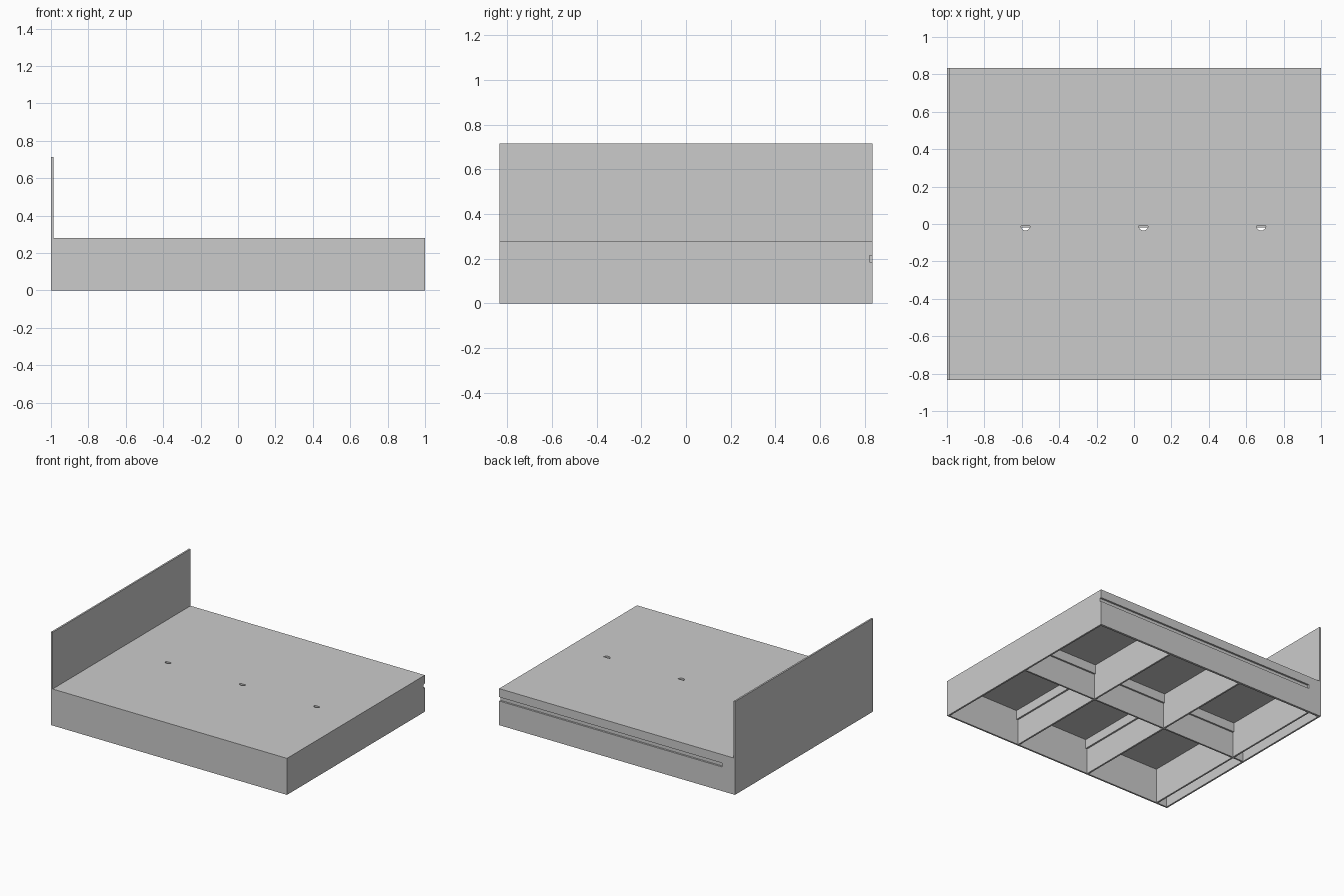
import bpy, bmesh
from math import pi, sin, cos

if "Cube" in bpy.data.objects:
    bpy.data.objects.remove(bpy.data.objects["Cube"])

T = 0.013            # board thickness
H = 0.28             # platform height
W = 0.835            # half width
RIBS = (0.36, -0.27, -0.90)
UNDER = H - T


def finish(name, bm):
    bmesh.ops.recalc_face_normals(bm, faces=bm.faces)
    me = bpy.data.meshes.new(name)
    bm.to_mesh(me)
    bm.free()
    ob = bpy.data.objects.new(name, me)
    bpy.context.collection.objects.link(ob)
    return ob


def box(name, x0, x1, y0, y1, z0, z1):
    bm = bmesh.new()
    bmesh.ops.create_cube(bm, size=1)
    for v in bm.verts:
        v.co = ((x0 + x1) / 2 + v.co.x * (x1 - x0),
                (y0 + y1) / 2 + v.co.y * (y1 - y0),
                (z0 + z1) / 2 + v.co.z * (z1 - z0))
    return finish(name, bm)


def cut(target, cutter):
    cutter.hide_render = True
    cutter.hide_set(True)
    mod = target.modifiers.new("cut", 'BOOLEAN')
    mod.operation = 'DIFFERENCE'
    mod.solver = 'EXACT'
    mod.object = cutter


# Outer boards
box("headboard", -1, -1 + T, -W, W, 0, 0.715)
box("front_side", -1 + T, 1 - T, -W, -W + T, 0, H)
back = box("back_side", -1 + T, 1 - T, W - 0.017, W, 0, H)
foot = box("foot_end", 1 - T, 1, -W, W, 0, H)

# Light channel along the back side, open at the foot end
channel = box("channel_cutter", -0.89, 1.05, W - 0.014, W + 0.05, 0.185, 0.215)
cut(back, channel)
cut(foot, channel)

# Top panel with half-round finger holes
top = box("top_panel", -1 + T, 1 - T, -W + T, W - 0.017, UNDER, H)
for i, x in enumerate((0.68, 0.05, -0.58)):
    bm = bmesh.new()
    arc = [(x + 0.025 * cos(pi * k / 10), -0.01 - 0.025 * sin(pi * k / 10)) for k in range(11)]
    face = bm.faces.new([bm.verts.new((a, b, UNDER - 0.05)) for a, b in arc])
    ext = bmesh.ops.extrude_face_region(bm, geom=[face])
    moved = [v for v in ext["geom"] if isinstance(v, bmesh.types.BMVert)]
    bmesh.ops.translate(bm, verts=moved, vec=(0, 0, 0.1))
    cut(top, finish(f"finger_hole_cutter_{i + 1}", bm))

# Underside: central spine and cross ribs
h = T / 2
box("spine", -1 + T, 1 - T, -h, h, 0, UNDER)
for i, x in enumerate(RIBS):
    box(f"front_rib_{i + 1}", x - h, x + h, -W + T, -h, 0, UNDER)
    box(f"back_rib_{i + 1}", x - h, x + h, h, W - 0.017, 0, UNDER)

# Support cleats under the top, on the spine and the two inner front ribs
C = h + T
Z = UNDER - 0.07
bays = [(RIBS[0], 1 - T - h), (RIBS[1], RIBS[0]), (RIBS[2], RIBS[1])]
for i, (a, b) in enumerate(bays):
    for side, y0, y1 in (("front", -C, -h), ("back", h, C)):
        box(f"spine_cleat_{side}_{i + 1}", a + h, b - h if i else 1 - T, y0, y1, Z, UNDER)
for i, x in enumerate(RIBS[:2]):
    for side, x0, x1 in (("left", x - C, x - h), ("right", x + h, x + C)):
        box(f"rib_cleat_{side}_{i + 1}", x0, x1, -W + T, -C, Z, UNDER)
